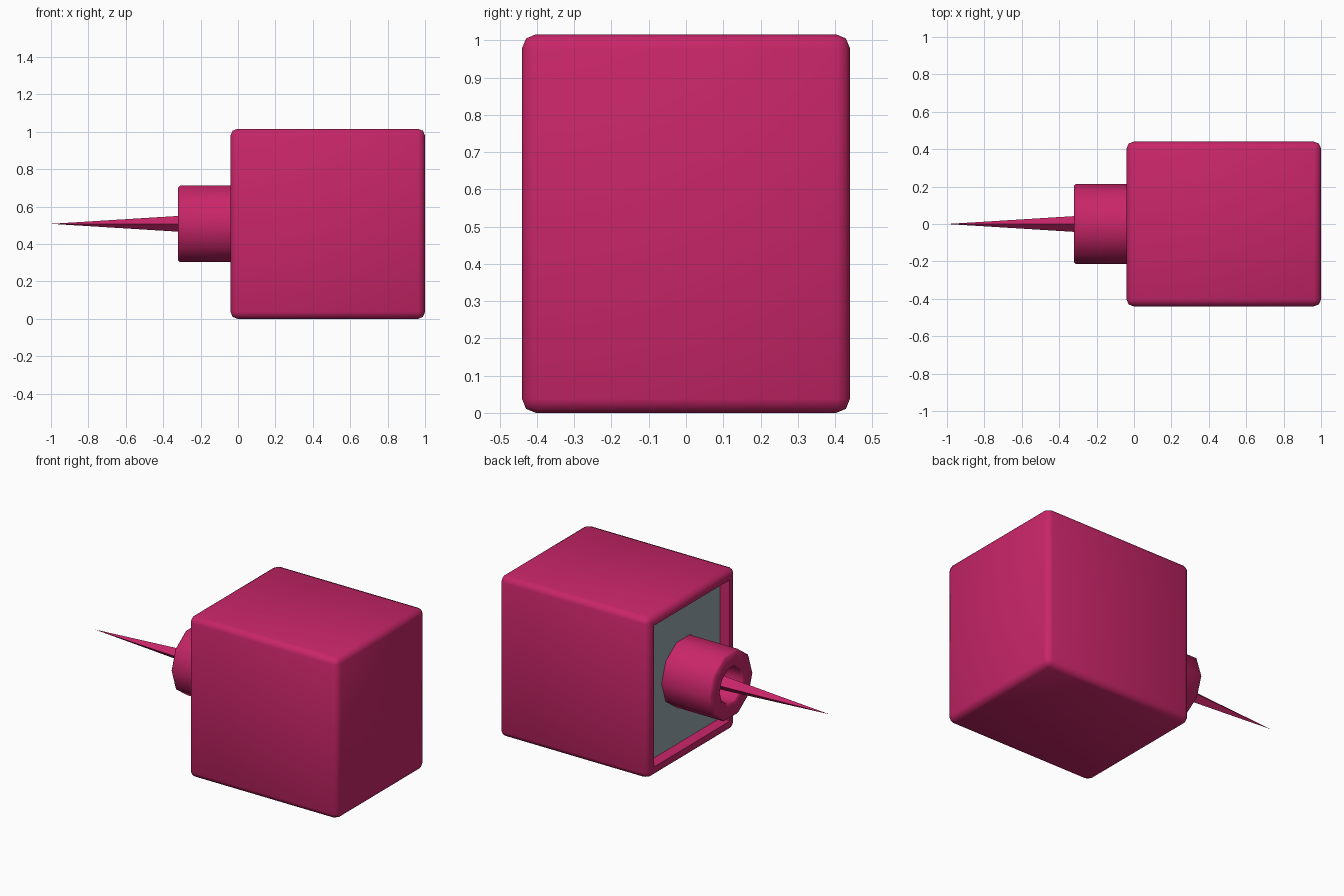
import bpy, bmesh, math
from mathutils import Matrix, Vector

if "Cube" in bpy.data.objects:
    bpy.data.objects.remove(bpy.data.objects["Cube"])


def material(name, rgb):
    m = bpy.data.materials.new(name)
    m.diffuse_color = (*rgb, 1)
    m.use_nodes = True
    m.node_tree.nodes["Principled BSDF"].inputs["Base Color"].default_value = m.diffuse_color
    return m


PINK = material("deep pink", (0.58, 0.019, 0.14))
GREY = material("cool grey", (0.31, 0.38, 0.41))
CZ = 0.508       # height of the nozzle axis
PANEL_X = 0.02   # depth of the recessed panel


def make(name, bm, *mats):
    bmesh.ops.recalc_face_normals(bm, faces=bm.faces[:])
    me = bpy.data.meshes.new(name)
    bm.to_mesh(me)
    bm.free()
    ob = bpy.data.objects.new(name, me)
    bpy.context.collection.objects.link(ob)
    for m in mats:
        me.materials.append(m)
    bpy.ops.object.select_all(action='DESELECT')
    ob.select_set(True)
    bpy.context.view_layer.objects.active = ob
    bpy.ops.object.shade_smooth_by_angle(angle=math.radians(50))
    return ob


# rounded box with a recessed grey panel on its left face
bm = bmesh.new()
bmesh.ops.create_cube(bm, size=1, matrix=Matrix.Translation((0.48, 0, CZ))
                      @ Matrix.Diagonal((1.04, 0.88, 2 * CZ, 1)))
bmesh.ops.bevel(bm, geom=bm.edges[:], offset=0.037, segments=2, profile=0.5,
                affect='EDGES')
bm.normal_update()
left = min(bm.faces, key=lambda f: f.calc_center_median().x)
bmesh.ops.inset_individual(bm, faces=[left], thickness=0.035)
lip = [v.co.copy() for v in left.verts]
bmesh.ops.inset_individual(bm, faces=[left], thickness=0.012)
bmesh.ops.translate(bm, verts=left.verts[:], vec=(0.012, 0, 0))
floor = bmesh.ops.extrude_discrete_faces(bm, faces=[left])["faces"][0]
bmesh.ops.translate(bm, verts=floor.verts[:], vec=(PANEL_X + 0.028, 0, 0))
floor.material_index = 1
make("box_body", bm, PINK, GREY)

# ten-sided hollow nozzle, spun from a closed section (x, radius)
section = [(PANEL_X, 0.215), (-0.31, 0.215), (-0.32, 0.205),
           (-0.32, 0.122), (-0.31, 0.112), (PANEL_X, 0.112)]
SIDES = 10
bm = bmesh.new()
rings = []
for i in range(SIDES):
    a = 2 * math.pi * i / SIDES
    rings.append([bm.verts.new((x, r * math.cos(a), CZ + r * math.sin(a)))
                  for x, r in section])
for i in range(SIDES):
    p, q = rings[i], rings[(i + 1) % SIDES]
    for j in range(len(section)):
        k = (j + 1) % len(section)
        bm.faces.new((p[j], p[k], q[k], q[j]))
make("nozzle", bm, PINK)

# long four-sided needle
bm = bmesh.new()
base = [bm.verts.new((PANEL_X, 0.063 * y, CZ + 0.063 * z))
        for y, z in ((1, 0), (0, 1), (-1, 0), (0, -1))]
tip = bm.verts.new((-1, 0, CZ))
bm.faces.new(base)
for i in range(4):
    bm.faces.new((base[i], base[(i + 1) % 4], tip))
make("needle", bm, PINK)
